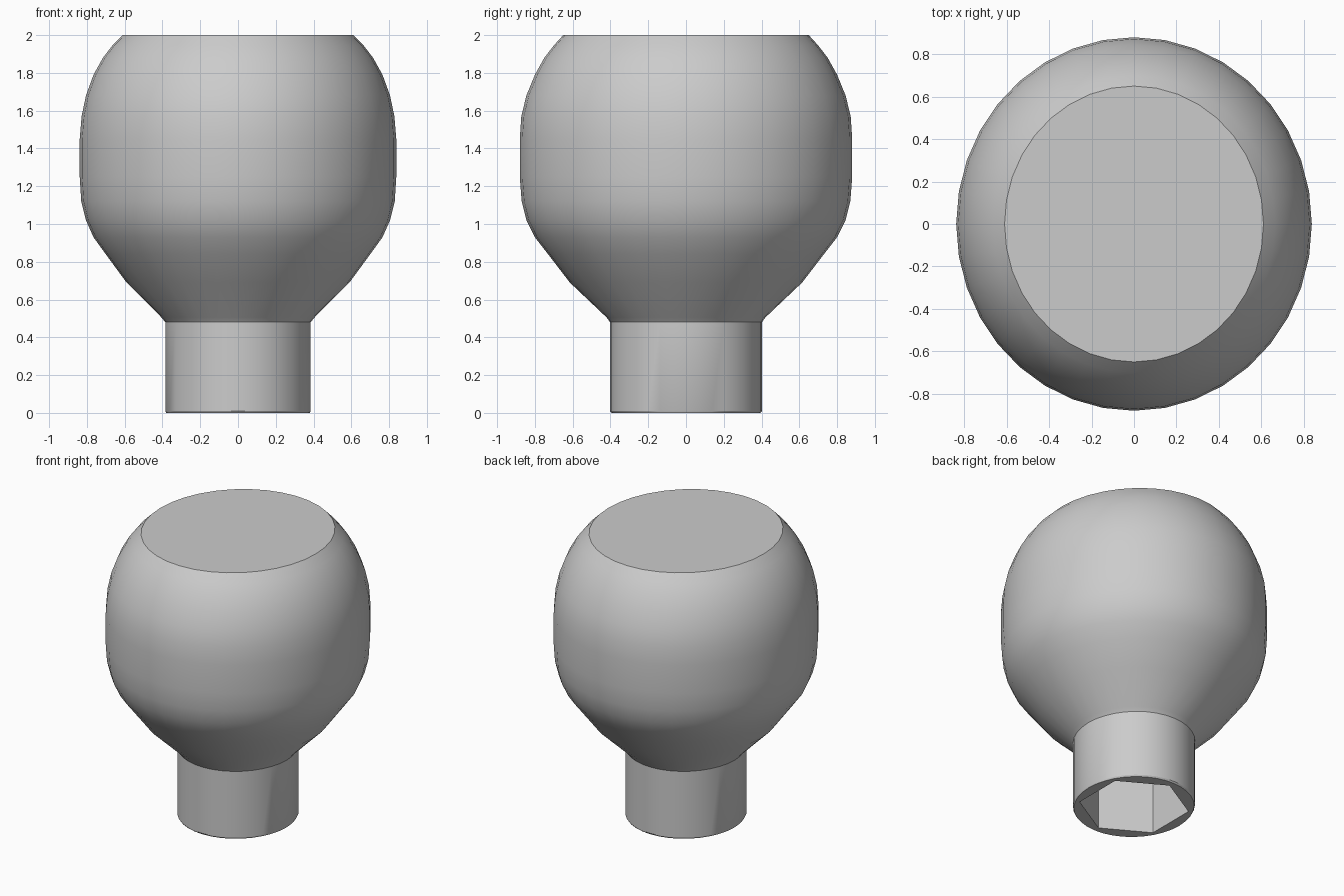
import bpy, bmesh, math

if "Cube" in bpy.data.objects:
    bpy.data.objects.remove(bpy.data.objects["Cube"])

SIDES = 36          # divides by six so the socket corners land on vertices
SOCKET_R = 0.355    # corner radius of the hexagonal socket
SOCKET_DEPTH = 0.6


def ring(bm, rx, ry, z):
    return [bm.verts.new((rx * math.cos(2 * math.pi * i / SIDES),
                          ry * math.sin(2 * math.pi * i / SIDES), z))
            for i in range(SIDES)]


def hex_ring(bm, z):
    apothem = SOCKET_R * math.cos(math.pi / 6)
    verts = []
    for i in range(SIDES):
        a = 2 * math.pi * i / SIDES
        # distance to the flat; corners sit at 30 + 60k degrees
        off = (a + math.pi / 6) % (math.pi / 3) - math.pi / 6
        r = apothem / math.cos(off)
        verts.append(bm.verts.new((r * math.cos(a), r * math.sin(a), z)))
    return verts


def finish(name, bm, angle):
    bmesh.ops.recalc_face_normals(bm, faces=bm.faces[:])
    mesh = bpy.data.meshes.new(name)
    bm.to_mesh(mesh)
    bm.free()
    obj = bpy.data.objects.new(name, mesh)
    bpy.context.collection.objects.link(obj)
    bpy.ops.object.select_all(action='DESELECT')
    obj.select_set(True)
    bpy.context.view_layer.objects.active = obj
    bpy.ops.object.shade_smooth_by_angle(angle=math.radians(angle))
    return obj


# Knob body: socket, stem, flared neck and rounded head as one turned profile
profile = [  # x radius, y radius, height
    (0.385, 0.402, 0.01), (0.385, 0.402, 0.48), (0.405, 0.42, 0.505),
    (0.59, 0.615, 0.69), (0.70, 0.73, 0.84), (0.765, 0.80, 0.93),
    (0.805, 0.845, 1.02), (0.83, 0.87, 1.12), (0.838, 0.88, 1.25),
    (0.838, 0.88, 1.45), (0.828, 0.872, 1.57), (0.805, 0.845, 1.68),
    (0.765, 0.80, 1.79), (0.715, 0.75, 1.88), (0.665, 0.70, 1.945),
    (0.61, 0.65, 2.0),
]
bm = bmesh.new()
rings = [hex_ring(bm, SOCKET_DEPTH), hex_ring(bm, 0.0),
         ring(bm, 0.38, 0.395, 0.0)]
rings += [ring(bm, *p) for p in profile]
for a, b in zip(rings, rings[1:]):
    for i in range(SIDES):
        j = (i + 1) % SIDES
        bm.faces.new((a[i], a[j], b[j], b[i]))
bm.faces.new(rings[0])      # socket end
bm.faces.new(rings[-1])     # flat top
finish("knob", bm, 28)
